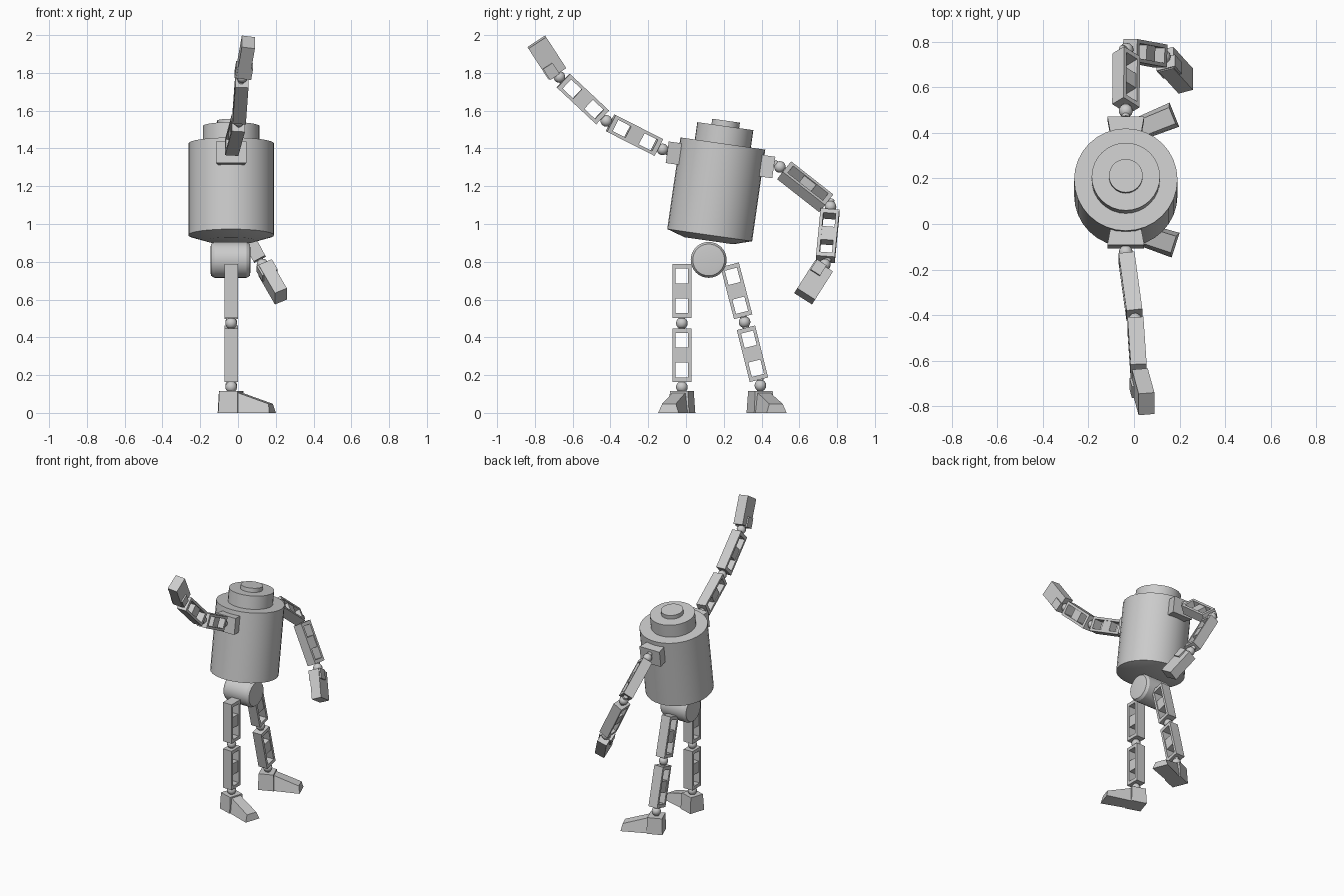
import bpy, bmesh, math
from mathutils import Vector, Matrix

if "Cube" in bpy.data.objects:
    bpy.data.objects.remove(bpy.data.objects["Cube"])


def frame(origin, direction, hint=(1, 0, 0)):
    """Matrix with local z along direction and local x near hint."""
    z = Vector(direction).normalized()
    x = Vector(hint)
    x = (x - z * x.dot(z)).normalized()
    m = Matrix((x, z.cross(x), z)).transposed().to_4x4()
    m.translation = origin
    return m


def finish(name, bm, mat, smooth=False):
    bmesh.ops.recalc_face_normals(bm, faces=bm.faces)
    me = bpy.data.meshes.new(name)
    bm.to_mesh(me)
    bm.free()
    ob = bpy.data.objects.new(name, me)
    bpy.context.collection.objects.link(ob)
    ob.matrix_world = mat
    if smooth:
        me.polygons.foreach_set("use_smooth", [True] * len(me.polygons))
        me.set_sharp_from_angle(angle=math.radians(30))
    return ob


def loft(bm, a, b):
    """Closed solid between two four-point sections."""
    va, vb = [bm.verts.new(p) for p in a], [bm.verts.new(p) for p in b]
    bm.faces.new(va)
    bm.faces.new(vb)
    for i in range(4):
        j = (i + 1) % 4
        bm.faces.new((va[i], va[j], vb[j], vb[i]))


def rect(w, d, z, cx=0, cy=0):
    return [(cx + sx * w / 2, cy + sy * d / 2, z)
            for sx, sy in ((-1, -1), (1, -1), (1, 1), (-1, 1))]


def box(bm, w, d, z0, z1, cx=0, cy=0):
    loft(bm, rect(w, d, z0, cx, cy), rect(w, d, z1, cx, cy))


def lathe(name, profile, mat, steps=32):
    """Solid of revolution; profile is (radius, height) pairs."""
    bm = bmesh.new()
    rings = [[bm.verts.new((r * math.cos(2 * math.pi * i / steps),
                            r * math.sin(2 * math.pi * i / steps), z))
              for i in range(steps)] for r, z in profile]
    for a, b in zip(rings, rings[1:]):
        for i in range(steps):
            j = (i + 1) % steps
            bm.faces.new((a[i], a[j], b[j], b[i]))
    bm.faces.new(rings[0])
    bm.faces.new(rings[-1])
    return finish(name, bm, mat, True)


def ball(name, pos, axis):
    bm = bmesh.new()
    bmesh.ops.create_uvsphere(bm, u_segments=12, v_segments=8, radius=0.031)
    bmesh.ops.create_cone(bm, cap_ends=True, segments=12, radius1=0.017, radius2=0.017, depth=0.08)
    finish(name, bm, frame(pos, axis), True)


def limb(name, a, b, hint=(1, 0, 0)):
    """Ladder-like limb segment centred between two joints."""
    a, b = Vector(a), Vector(b)
    bm = bmesh.new()
    half, rim, wide, thick = 0.142, 0.017, 0.1, 0.07
    for s in (-1, 1):
        box(bm, thick, rim, -half, half, cy=s * (wide - rim) / 2)
        z = sorted((s * half, s * (half - 0.024)))
        box(bm, thick, wide - 2 * rim, z[0], z[1])
    box(bm, thick - 0.012, wide - 2 * rim, -0.04, 0.04)
    finish(name, bm, frame((a + b) / 2, b - a, hint))


# Torso with stepped head
tilt = frame((-0.036, 0.195, 1.426), (0, 0.142, 0.99))
lathe("torso", [(0.13, -0.52), (0.227, -0.49), (0.227, 0)], tilt)
lathe("head_tier", [(0.15, -0.01), (0.15, 0.093)], tilt)
lathe("head_cap", [(0.074, 0.08), (0.074, 0.122)], tilt)

# Shoulder blocks, flaring outward
for side, s in (("right", -1), ("left", 1)):
    bm = bmesh.new()
    h0, h1 = -0.145, -0.03
    sec = lambda w, y: [(-w, y, h0), (w, y, h0), (w, y, h1), (-w, y, h1)]
    loft(bm, sec(0.06, s * 0.17), sec(0.081, s * 0.285))
    finish(side + "_shoulder", bm, tilt)

# Hip drum across x
lathe("hip", [(0.06, -0.106), (0.084, -0.103), (0.095, -0.085), (0.095, 0.085),
              (0.084, 0.103), (0.06, 0.106)], frame((-0.04, 0.12, 0.81), (1, 0, 0), (0, 0, 1)))

# Legs and feet: hip end, knee, ankle, foot heading
X = -0.036
for side, top, knee, ankle, heading in (
        ("right", (X, -0.022, 0.816), (X, -0.022, 0.475), (X, -0.022, 0.137), -18),
        ("left", (X, 0.224, 0.812), (X, 0.31, 0.481), (X, 0.394, 0.145), 22)):
    limb(side + "_thigh", top, knee)
    limb(side + "_shin", knee, ankle)
    ball(side + "_knee", knee, Vector(top) - Vector(knee))
    ball(side + "_ankle", ankle, (0, 0, 1))
    bm = bmesh.new()
    loft(bm, rect(0.108, 0.115, 0), rect(0.1, 0.1, 0.115))
    loft(bm, [(0.045, -0.05, 0), (0.045, 0.05, 0), (0.045, 0.036, 0.108), (0.045, -0.036, 0.108)],
         [(0.23, -0.057, 0), (0.23, 0.057, 0), (0.22, 0.038, 0.048), (0.22, -0.038, 0.048)])
    finish(side + "_foot", bm, Matrix.Translation((ankle[0], ankle[1], 0))
           @ Matrix.Rotation(math.radians(heading), 4, 'Z'))

# Arms: shoulder, elbow, wrist, fingertip, facing of upper arm and forearm
for side, sh, el, wr, tip, up_hint, fore_hint in (
        ("right", (X, -0.124, 1.395), (0.005, -0.422, 1.546), (0.022, -0.67, 1.778),
         (0.055, -0.79, 1.963), (1, 0, 0), (1, 0, 0)),
        ("left", (X, 0.497, 1.302), (-0.033, 0.765, 1.092), (0.13, 0.735, 0.785),
         (0.227, 0.628, 0.617), (0.71, 0.44, 0.55), (0.305, 0, 0.16))):
    sh, el, wr, tip = map(Vector, (sh, el, wr, tip))
    limb(side + "_upper_arm", sh, el, up_hint)
    limb(side + "_forearm", el, wr, fore_hint)
    ball(side + "_shoulder_ball", sh, el - sh)
    ball(side + "_elbow", el, wr - el)
    ball(side + "_wrist", wr, tip - wr)
    # Mitten hand with a short thumb block
    bm = bmesh.new()
    box(bm, 0.07, 0.112, 0.025, (tip - wr).length)
    box(bm, 0.09, 0.06, 0.02, 0.09, cy=-0.02 if side == "right" else 0.02)
    finish(side + "_hand", bm, frame(wr, tip - wr))
